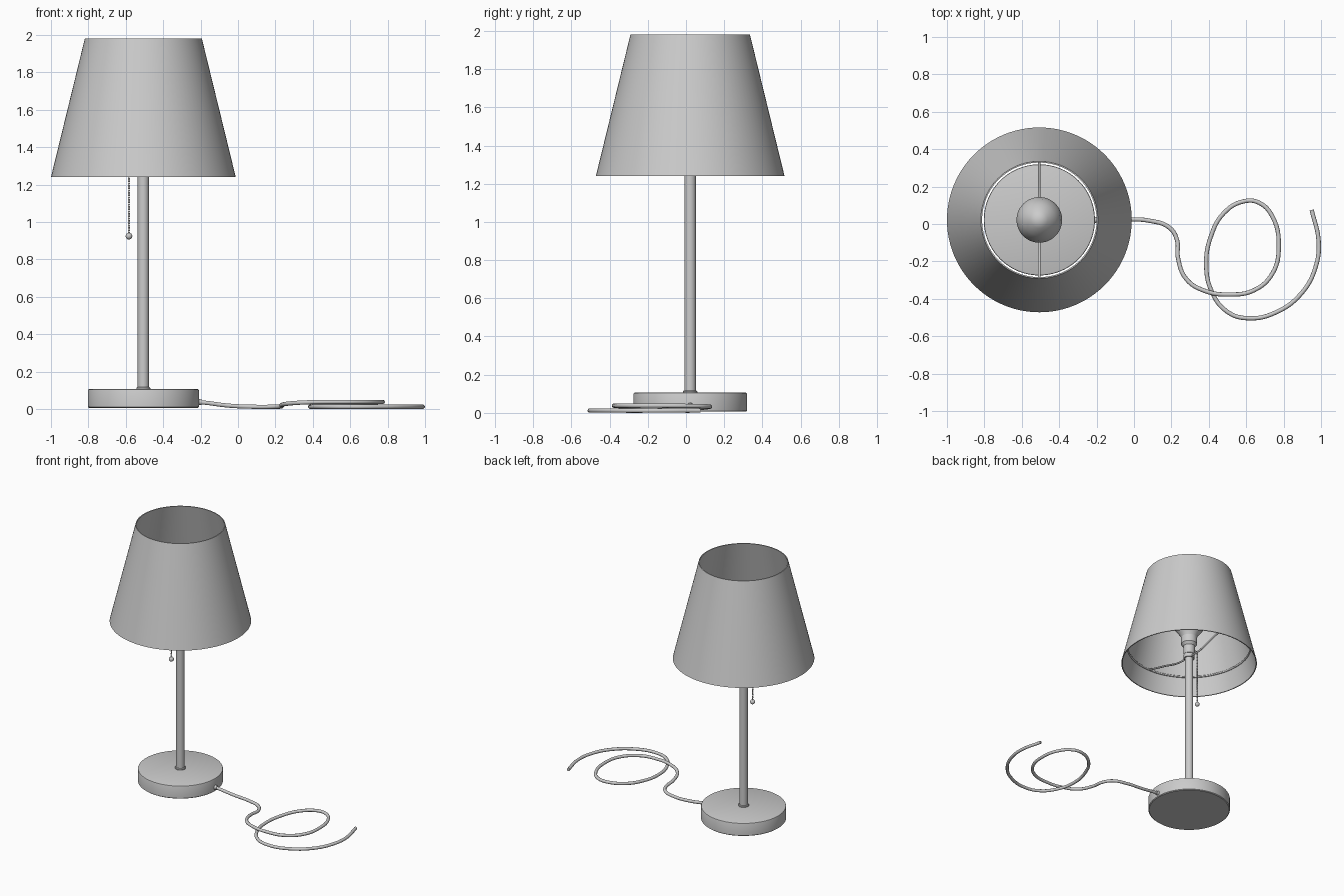
import bpy, bmesh
from math import sin, cos, pi, radians

if "Cube" in bpy.data.objects:
    bpy.data.objects.remove(bpy.data.objects["Cube"])

CX, CY = -0.506, 0.022   # lamp axis


def finish(name, bm, angle=35):
    bmesh.ops.recalc_face_normals(bm, faces=bm.faces)
    me = bpy.data.meshes.new(name)
    bm.to_mesh(me)
    bm.free()
    me.shade_smooth()
    me.set_sharp_from_angle(angle=radians(angle))
    ob = bpy.data.objects.new(name, me)
    bpy.context.collection.objects.link(ob)
    return ob


def lathe(name, profile, n=64, closed=False):
    """Revolve (radius, z) points round the lamp axis."""
    bm = bmesh.new()
    rings = []
    for r, z in profile:
        if r == 0:
            rings.append([bm.verts.new((CX, CY, z))] * n)
        else:
            rings.append([bm.verts.new((CX + r * cos(2 * pi * i / n),
                                        CY + r * sin(2 * pi * i / n), z)) for i in range(n)])
    pairs = list(zip(rings, rings[1:]))
    if closed:
        pairs.append((rings[-1], rings[0]))
    for a, b in pairs:
        for i in range(n):
            j = (i + 1) % n
            bm.faces.new(list(dict.fromkeys((a[i], a[j], b[j], b[i]))))
    return finish(name, bm)


def tube(name, points, radius, cyclic=False):
    """Round tube through smooth points."""
    cu = bpy.data.curves.new(name, 'CURVE')
    cu.dimensions = '3D'
    cu.bevel_depth = radius
    cu.bevel_resolution = 3
    cu.resolution_u = 6
    cu.use_fill_caps = True
    sp = cu.splines.new('BEZIER')
    sp.bezier_points.add(len(points) - 1)
    for bp, p in zip(sp.bezier_points, points):
        bp.co = p
        bp.handle_left_type = bp.handle_right_type = 'AUTO'
    sp.use_cyclic_u = cyclic
    ob = bpy.data.objects.new(name, cu)
    bpy.context.collection.objects.link(ob)
    return ob


# Weighted base disc with softened rims
lathe("base", [(0, 0.006), (0.291, 0.006), (0.297, 0.011), (0.297, 0.099),
               (0.295, 0.104), (0.290, 0.106), (0, 0.106)], 96)

# Stem with a small collar at the base
lathe("stem_collar", [(0, 0.104), (0.037, 0.104), (0.037, 0.113), (0.033, 0.117), (0, 0.117)], 32)
lathe("stem", [(0, 0.10), (0.030, 0.10), (0.030, 1.33), (0, 1.33)], 32)

# Bulb socket and bulb
lathe("socket", [(0, 1.315), (0.036, 1.315), (0.042, 1.33), (0.042, 1.38), (0.058, 1.40),
                 (0.058, 1.455), (0, 1.455)], 32)
lathe("bulb", [(0, 1.45), (0.055, 1.45), (0.068, 1.48), (0.105, 1.53), (0.120, 1.565),
               (0.122, 1.60), (0.112, 1.65), (0.085, 1.70), (0.045, 1.74), (0, 1.765)], 48)

# Thin open shade
lathe("shade", [(0.494, 1.24), (0.313, 1.98), (0.306, 1.98), (0.487, 1.24)], 96, closed=True)

# Shade support: ring against the inner wall and two sloping arms
RZ, RR = 1.385, 0.450
tube("shade_ring", [(CX + RR * cos(i * pi / 8), CY + RR * sin(i * pi / 8), RZ)
                    for i in range(16)], 0.007, cyclic=True)
for side, label in ((1, "back"), (-1, "front")):
    tube(label + "_shade_arm", [(CX, CY + side * y, z) for y, z in
                                ((0.02, 1.295), (0.11, 1.295), (0.28, 1.34), (RR, RZ))], 0.007)
lathe("arm_hub", [(0, 1.28), (0.040, 1.28), (0.040, 1.31), (0, 1.31)], 32)

# Pull chain: stub, beads and end ball
PX = CX - 0.077
tube("pull_stub", [(CX - 0.03, CY, 1.36), (PX, CY, 1.36)], 0.008)
bm = bmesh.new()
def ball(z, r, sub):
    ret = bmesh.ops.create_icosphere(bm, subdivisions=sub, radius=r)
    bmesh.ops.translate(bm, verts=ret['verts'], vec=(PX, CY, z))
for i in range(34):
    ball(0.943 + i * 0.0125, 0.0058, 2)
ball(0.924, 0.018, 3)
finish("pull_chain", bm, 60)

# Power cord looping over itself on the table
tube("cord", [(-0.24, CY, 0.040), (-0.17, CY, 0.033), (-0.05, 0.024, 0.018), (0.08, 0.018, 0.012),
              (0.19, -0.02, 0.012), (0.23, -0.085, 0.013), (0.235, -0.18, 0.022),
              (0.28, -0.295, 0.030), (0.38, -0.358, 0.036), (0.51, -0.377, 0.038),
              (0.64, -0.355, 0.038), (0.74, -0.265, 0.038), (0.774, -0.12, 0.038),
              (0.74, 0.04, 0.036), (0.67, 0.113, 0.034), (0.59, 0.122, 0.032),
              (0.48, 0.058, 0.024), (0.41, -0.07, 0.016), (0.386, -0.21, 0.012),
              (0.415, -0.36, 0.012), (0.50, -0.47, 0.012), (0.61, -0.504, 0.012),
              (0.76, -0.472, 0.012), (0.90, -0.365, 0.012), (0.974, -0.22, 0.012),
              (0.987, -0.09, 0.012), (0.95, 0.075, 0.012)], 0.0115)

# Cord strain relief on the base rim
bm = bmesh.new()
ret = bmesh.ops.create_cone(bm, cap_ends=True, segments=16, radius1=0.018, radius2=0.014, depth=0.03)
from mathutils import Matrix
bmesh.ops.transform(bm, verts=ret['verts'],
                    matrix=Matrix.Translation((-0.207, CY, 0.037)) @ Matrix.Rotation(pi / 2, 4, 'Y'))
finish("cord_grommet", bm)
